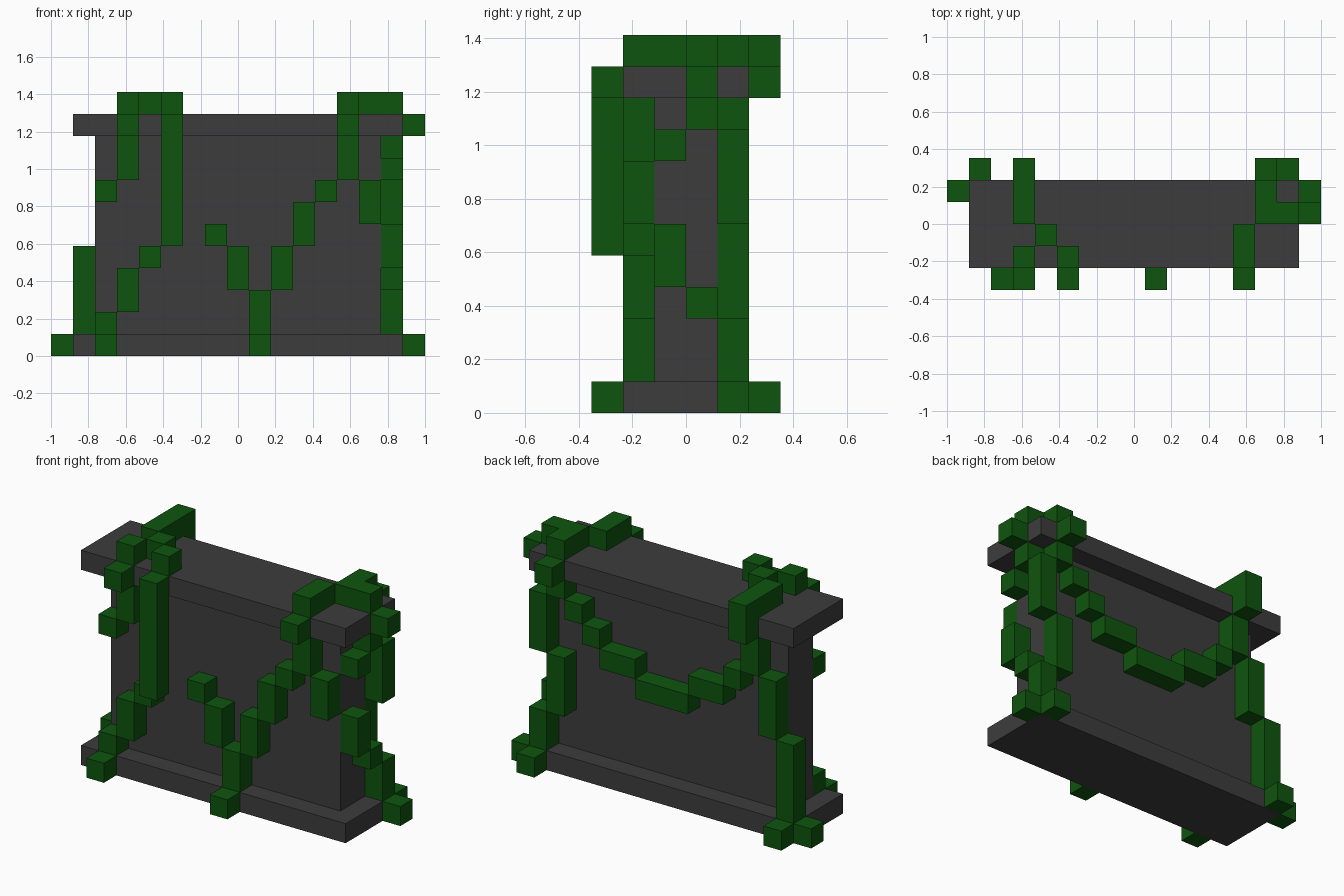
import bpy, bmesh
from mathutils import Vector

cube = bpy.data.objects.get("Cube")
if cube:
    bpy.data.objects.remove(cube, do_unlink=True)

U = 2 / 17  # size of one grid cell
ORIGIN = Vector((-1, -3 * U, 0))


def make_material(name, rgb):
    m = bpy.data.materials.new(name)
    m.use_nodes = True
    m.diffuse_color = (*rgb, 1)
    bsdf = m.node_tree.nodes["Principled BSDF"]
    bsdf.inputs["Base Color"].default_value = (*rgb, 1)
    bsdf.inputs["Roughness"].default_value = 0.9
    return m


STONE = make_material("dark_stone", (0.046, 0.046, 0.046))
LEAF = make_material("vine_green", (0.0045, 0.09, 0.0045))


def blocks(name, mat, boxes):
    """One object from boxes given as first cell (x, y, z) and cell counts."""
    bm = bmesh.new()
    for first, count in boxes:
        lo, size = Vector(first), Vector(count)
        verts = bmesh.ops.create_cube(bm, size=1)["verts"]
        for v in verts:
            cell = lo + Vector([(c + 0.5) * s for c, s in zip(v.co, size)])
            v.co = ORIGIN + cell * U
    mesh = bpy.data.meshes.new(name)
    bm.to_mesh(mesh)
    bm.free()
    mesh.materials.append(mat)
    obj = bpy.data.objects.new(name, mesh)
    bpy.context.collection.objects.link(obj)


# Stone: plinth, wall and cap
blocks("plinth", STONE, [((1, 1, 0), (15, 4, 1))])
blocks("wall", STONE, [((2, 2, 1), (13, 2, 9))])
blocks("cap", STONE, [((1, 1, 10), (15, 4, 1))])

# Vine climbing the front at the right-hand end, then over the cap
blocks("front_right_low_vine", LEAF, [
    ((2, 0, 0), (1, 1, 1)), ((2, 1, 1), (1, 1, 1)), ((3, 1, 2), (1, 1, 2)),
    ((4, 1, 4), (1, 1, 1)), ((5, 0, 5), (1, 1, 6)), ((5, 1, 11), (1, 1, 1))])
blocks("front_right_high_vine", LEAF, [
    ((2, 1, 7), (1, 1, 1)), ((3, 1, 8), (1, 1, 2)), ((3, 0, 10), (1, 1, 1)),
    ((3, 1, 11), (1, 1, 1)), ((4, 2, 11), (1, 1, 1)), ((3, 3, 11), (1, 3, 1)),
    ((3, 5, 10), (1, 1, 1))])

# Forked vine on the front
blocks("front_forked_vine", LEAF, [
    ((9, 0, 0), (1, 1, 1)), ((9, 1, 1), (1, 1, 2)), ((8, 1, 3), (1, 1, 2)),
    ((7, 1, 5), (1, 1, 1)), ((10, 1, 3), (1, 1, 2)), ((11, 1, 5), (1, 1, 2)),
    ((12, 1, 7), (1, 1, 1)), ((13, 1, 8), (1, 1, 2)), ((13, 0, 10), (1, 1, 1))])

# Vine over the cap at the left end
blocks("cap_left_vine", LEAF, [
    ((13, 1, 11), (1, 2, 1)), ((14, 3, 11), (1, 2, 1)), ((15, 3, 11), (1, 1, 1)),
    ((16, 3, 10), (1, 1, 1)), ((14, 5, 10), (1, 1, 1))])

# Vine winding down the left end wall
blocks("left_end_vine", LEAF, [
    ((15, 3, 9), (1, 1, 1)), ((15, 2, 8), (1, 1, 1)), ((14, 1, 6), (1, 1, 2)),
    ((15, 2, 4), (1, 1, 2)), ((15, 3, 3), (1, 1, 1)), ((15, 4, 1), (1, 1, 2)),
    ((16, 4, 0), (1, 1, 1)), ((15, 5, 0), (1, 1, 1))])

# Upright vines at the back corners
blocks("back_left_vine", LEAF, [
    ((15, 4, 6), (1, 1, 3)), ((14, 4, 3), (1, 1, 3))])
blocks("back_right_vine", LEAF, [
    ((3, 4, 8), (1, 1, 2)), ((2, 4, 5), (1, 1, 3)), ((1, 4, 1), (1, 1, 4)),
    ((1, 5, 0), (1, 1, 1)), ((0, 4, 0), (1, 1, 1))])

# Hanging swag across the back
blocks("back_swag", LEAF, [
    ((4, 4, 7), (1, 1, 1)), ((5, 4, 6), (2, 1, 1)), ((7, 4, 5), (3, 1, 1)),
    ((10, 4, 6), (2, 1, 1)), ((12, 4, 7), (1, 1, 1)), ((13, 4, 8), (1, 1, 1)),
    ((14, 4, 9), (1, 1, 1))])
